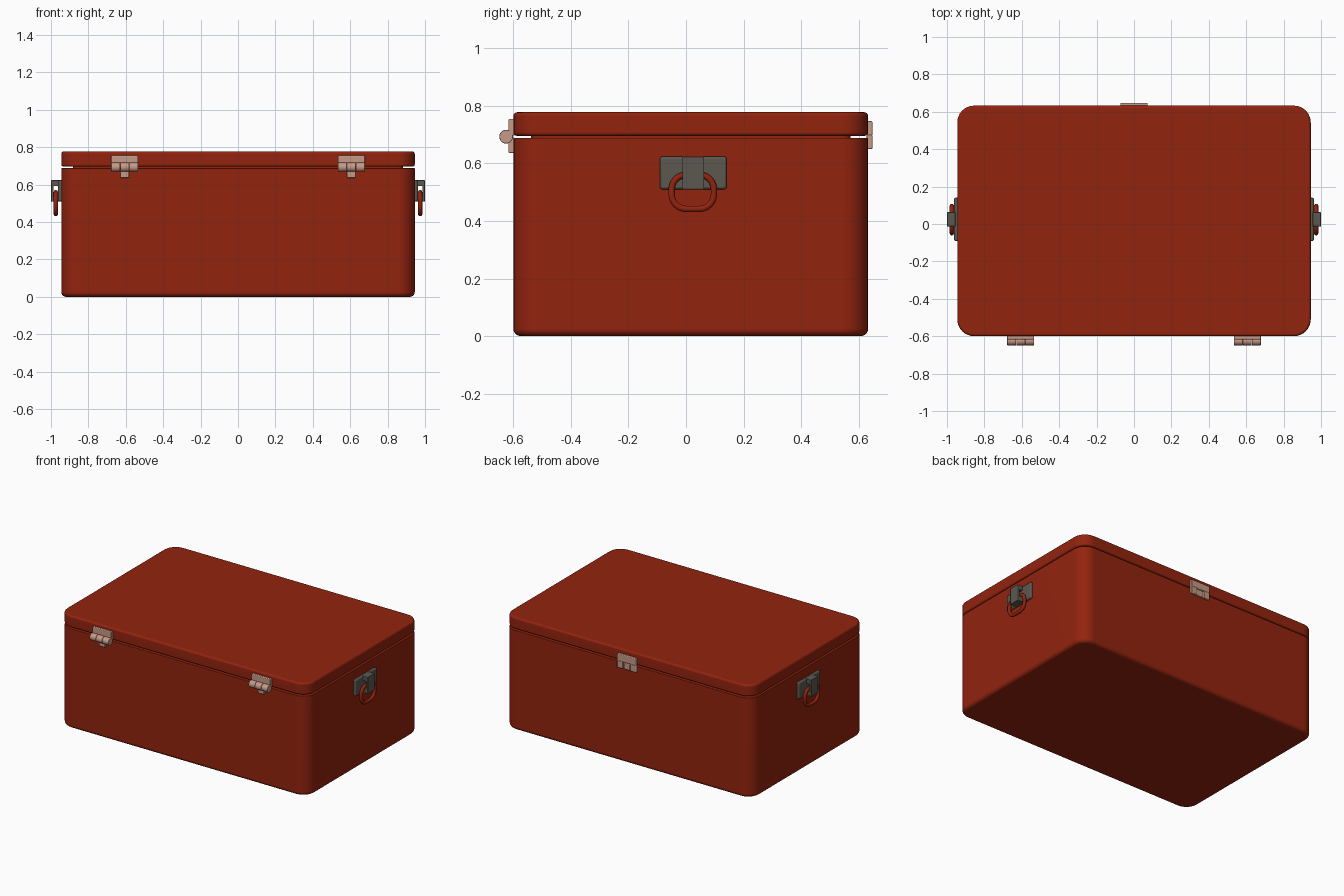
import bpy, bmesh, math
from mathutils import Vector

if "Cube" in bpy.data.objects:
    bpy.data.objects.remove(bpy.data.objects["Cube"])


def material(name, rgb):
    m = bpy.data.materials.new(name)
    m.diffuse_color = (*rgb, 1)
    m.use_nodes = True
    m.node_tree.nodes["Principled BSDF"].inputs["Base Color"].default_value = m.diffuse_color
    return m


RED = material("red paint", (0.29, 0.017, 0.0045))
TAN = material("pale copper", (0.56, 0.32, 0.24))
GREY = material("dark grey metal", (0.105, 0.098, 0.08))


def finish(bm, name, mat, bevel=0.0):
    bmesh.ops.recalc_face_normals(bm, faces=bm.faces)
    me = bpy.data.meshes.new(name)
    bm.to_mesh(me)
    bm.free()
    me.materials.append(mat)
    ob = bpy.data.objects.new(name, me)
    bpy.context.collection.objects.link(ob)
    bpy.ops.object.select_all(action='DESELECT')
    ob.select_set(True)
    bpy.context.view_layer.objects.active = ob
    bpy.ops.object.shade_smooth_by_angle(angle=math.radians(40))
    if bevel:
        b = ob.modifiers.new("bevel", 'BEVEL')
        b.width, b.segments = bevel, 2
    w = ob.modifiers.new("weighted", 'WEIGHTED_NORMAL')
    w.keep_sharp = True
    return ob


def outline(x0, x1, y0, y1, r, seg):
    pts = []
    for i, (cx, cy) in enumerate([(x1 - r, y1 - r), (x0 + r, y1 - r), (x0 + r, y0 + r), (x1 - r, y0 + r)]):
        for k in range(seg + 1):
            a = math.pi / 2 * (i + k / seg)
            pts.append((cx + r * math.cos(a), cy + r * math.sin(a)))
    return pts


def bridge(bm, a, b):
    n = len(a)
    for i in range(n):
        bm.faces.new((a[i], a[(i + 1) % n], b[(i + 1) % n], b[i]))


def rounded_box(name, mat, z0, z1, bot, top, inset=0.0):
    """Rounded-corner box with rounded bottom and top rims."""
    steps = 4
    arc = [math.pi / 2 * k / steps for k in range(steps + 1)]
    levels = [(bot * (1 - math.sin(a)), z0 + bot * (1 - math.cos(a))) for a in arc]
    levels += [(top * (1 - math.cos(a)), z1 - top * (1 - math.sin(a))) for a in arc]
    bm = bmesh.new()
    rings = []
    for d, z in levels:
        d += inset
        pts = outline(-0.945 + d, 0.945 - d, -0.60 + d, 0.633 - d, 0.09 - d, 6)
        rings.append([bm.verts.new((x, y, z)) for x, y in pts])
    for a, b in zip(rings, rings[1:]):
        bridge(bm, a, b)
    bm.faces.new(rings[0])
    bm.faces.new(rings[-1])
    return finish(bm, name, mat)


def box(name, mat, lo, hi, bevel=0.004):
    bm = bmesh.new()
    bmesh.ops.create_cube(bm, size=1)
    for v in bm.verts:
        v.co = Vector([(l + h) / 2 + c * (h - l) for l, h, c in zip(lo, hi, v.co)])
    return finish(bm, name, mat, bevel)


def barrel(name, mat, x0, x1, y, z, r):
    bm = bmesh.new()
    rings = [[bm.verts.new((x, y + r * math.cos(k * math.tau / 20), z + r * math.sin(k * math.tau / 20)))
              for k in range(20)] for x in (x0, x1)]
    bridge(bm, *rings)
    for ring in rings:
        bm.faces.new(ring)
    return finish(bm, name, mat, 0.002)


# Case body, recessed lip in the seam, lid
rounded_box("body", RED, 0, 0.689, 0.025, 0.004)
rounded_box("seam_lip", RED, 0.67, 0.71, 0.002, 0.002, 0.062)
rounded_box("lid", RED, 0.696, 0.778, 0.012, 0.014)

# Front hinges: leaf on the lid, tab on the body, three knuckles
for side, cx in (("left", -0.606), ("right", 0.606)):
    box(side + "_hinge_leaf", TAN, (cx - 0.072, -0.617, 0.697), (cx + 0.072, -0.595, 0.755))
    box(side + "_hinge_tab", TAN, (cx - 0.023, -0.617, 0.636), (cx + 0.023, -0.595, 0.69))
    for i, (a, b) in enumerate([(-0.072, -0.0245), (-0.0235, 0.0235), (0.0245, 0.072)]):
        barrel(f"{side}_hinge_knuckle_{i}", TAN, cx + a, cx + b, -0.625, 0.693, 0.024)

# Back clasp: wide plate notched around a central tongue
box("clasp_plate", TAN, (-0.073, 0.628, 0.697), (0.073, 0.648, 0.747))
for s in (-1, 1):
    x = sorted((s * 0.028, s * 0.073))
    box("clasp_leg", TAN, (x[0], 0.628, 0.65), (x[1], 0.648, 0.70))
box("clasp_tongue", TAN, (-0.024, 0.628, 0.65), (0.024, 0.645, 0.694))

# Side handles: plate, strap loop and hanging ring
for s, side in ((1, "right"), (-1, "left")):
    def sbox(name, x0, x1, y0, y1, z0, z1, bev):
        xs = sorted((s * x0, s * x1))
        box(f"{side}_{name}", GREY, (xs[0], y0, z0), (xs[1], y1, z1), bev)

    sbox("handle_plate", 0.93, 0.962, -0.091, 0.141, 0.51, 0.624, 0.008)
    sbox("strap_front", 0.986, 0.999, -0.013, 0.063, 0.51, 0.624, 0.002)
    sbox("strap_top", 0.955, 0.99, -0.013, 0.063, 0.592, 0.624, 0.002)
    sbox("strap_bottom", 0.955, 0.99, -0.013, 0.063, 0.51, 0.545, 0.002)

    cu = bpy.data.curves.new(side + "_handle_ring", 'CURVE')
    cu.dimensions = '3D'
    cu.bevel_depth, cu.bevel_resolution = 0.0115, 3
    pts = outline(-0.05, 0.097, 0.442, 0.56, 0.05, 6)
    sp = cu.splines.new('POLY')
    sp.points.add(len(pts) - 1)
    for p, (y, z) in zip(sp.points, pts):
        p.co = (s * 0.974, y, z, 1)
    sp.use_cyclic_u = True
    cu.materials.append(RED)
    ring = bpy.data.objects.new(side + "_handle_ring", cu)
    bpy.context.collection.objects.link(ring)
